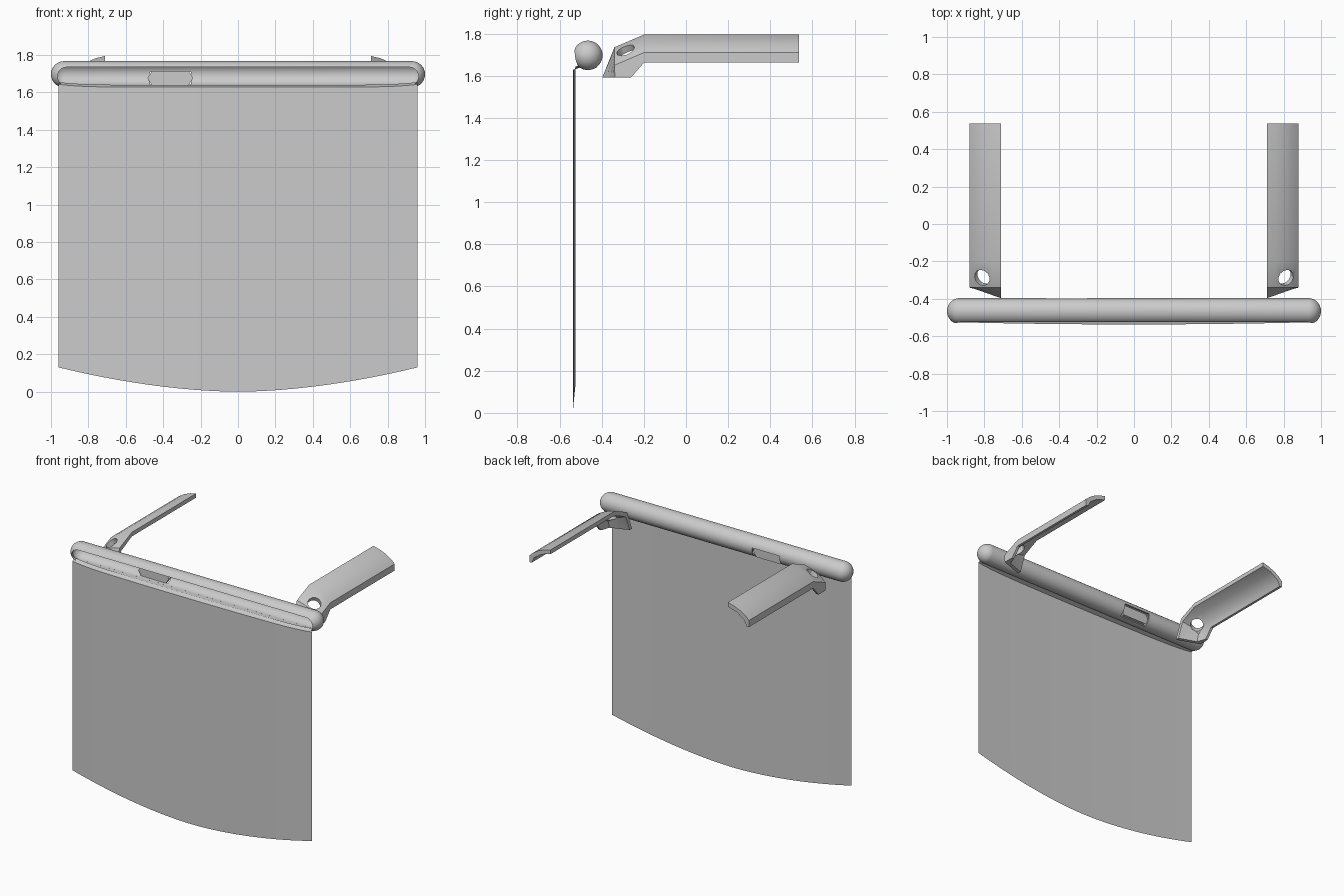
import bpy, bmesh
from math import sin, cos, pi
from mathutils import Vector, Matrix

if "Cube" in bpy.data.objects:
    bpy.data.objects.remove(bpy.data.objects["Cube"])

RY, RZ = -0.466, 1.697   # axis of the horizontal tube


def obj_from_bm(name, bm, smooth=True, angle=35):
    bmesh.ops.recalc_face_normals(bm, faces=bm.faces)
    me = bpy.data.meshes.new(name)
    bm.to_mesh(me)
    bm.free()
    ob = bpy.data.objects.new(name, me)
    bpy.context.collection.objects.link(ob)
    if smooth:
        shade(ob, angle)
    return ob


def shade(ob, angle=35):
    bpy.ops.object.select_all(action='DESELECT')
    ob.select_set(True)
    bpy.context.view_layer.objects.active = ob
    bpy.ops.object.shade_smooth_by_angle(angle=angle * pi / 180)


def capsule(name, half, r):
    bm = bmesh.new()
    bmesh.ops.create_uvsphere(bm, u_segments=40, v_segments=21, radius=r,
                              matrix=Matrix.Rotation(pi / 2, 4, 'Y'))
    for v in bm.verts:
        v.co.x += (half - r) * (1 if v.co.x > 0 else -1)
        v.co.y += RY
        v.co.z += RZ
    return obj_from_bm(name, bm, False)


def prism(name, outline, y0, y1):
    # outline in x-z, extruded along y
    bm = bmesh.new()
    f = bm.faces.new([bm.verts.new((x, y0, z)) for x, z in outline])
    ext = bmesh.ops.extrude_face_region(bm, geom=[f])['geom']
    for v in ext:
        if isinstance(v, bmesh.types.BMVert):
            v.co.y = y1
    return obj_from_bm(name, bm, False)


def cut(ob, cutter):
    m = ob.modifiers.new('cut', 'BOOLEAN')
    m.operation = 'DIFFERENCE'
    m.solver = 'EXACT'
    m.object = cutter
    bpy.context.view_layer.objects.active = ob
    bpy.ops.object.modifier_apply(modifier=m.name)
    bpy.data.objects.remove(cutter)


# hollow tube with a long rounded opening in front
tube = capsule('tube_housing', 1.0, 0.07)
cut(tube, capsule('tube_cavity', 0.988, 0.06))
zc, hr = 1.686, 0.049
slot = []
for s, start in ((1, -pi / 2), (-1, pi / 2)):
    for i in range(13):
        a = start + pi * i / 12
        slot.append((s * (0.965 - hr) + hr * cos(a), zc + hr * sin(a)))
cut(tube, prism('slot_cutter', slot, -0.6, RY))


# recessed block in the back of the tube
def hexagon(g):
    return [(-0.485 - g, 1.677), (-0.46 - g, 1.715 + g), (-0.265 + g, 1.715 + g),
            (-0.24 + g, 1.677), (-0.265 + g, 1.638 - g), (-0.46 - g, 1.638 - g)]


cut(tube, prism('window_cutter', [(-0.47, 1.62), (-0.47, 1.71), (-0.25, 1.71), (-0.25, 1.62)], -0.445, -0.37))
shade(tube)
block = prism('tube_catch', hexagon(0.0), -0.448, -0.424)

# hanging sheet, slightly bowed, with a curved lower edge and a lip into the tube
bm = bmesh.new()
NX, NZ = 32, 8
rows = []
for j in range(NZ + 3):
    row = []
    for i in range(NX + 1):
        u = 2 * i / NX - 1
        low = 0.13 * abs(u) ** 1.8
        y = -0.537 + 0.012 * u * u
        top = 1.628 + 0.015 * u ** 8
        if j <= NZ:
            z = low + (top - low) * j / NZ
        else:
            k = j - NZ
            z = top + 0.006 * k
            y += 0.016 * k
        row.append(bm.verts.new((0.96 * u, y, z)))
    rows.append(row)
for a, b in zip(rows, rows[1:]):
    for i in range(NX):
        bm.faces.new((a[i], a[i + 1], b[i + 1], b[i]))
sheet = obj_from_bm('hanging_sheet', bm)

# side arms: (x, z) section swept back, bent down into a hook at the front
top = [(0.71, 1.795), (0.76, 1.783), (0.81, 1.762), (0.85, 1.737), (0.88, 1.71)]
under = [(0.88, 1.662), (0.862, 1.662), (0.84, 1.705), (0.78, 1.745), (0.71, 1.765)]


def station(k):
    pts = []
    if k < 2:
        y = (0.536, -0.2)[k]
        return [(x, y, z) for x, z in top + under]
    for x, z in top:
        t = (x - 0.71) / 0.17
        if k == 2:
            pts.append((x, -0.34, z - 0.06))
        else:
            pts.append((x, -0.397 + 0.06 * t, 1.593))
    for i, (x, z) in enumerate(under):
        t = (x - 0.71) / 0.17
        if k == 2:
            pts.append((x, -0.23, 1.627) if i < 2 else (x, -0.325 + 0.02 * t, z - 0.06))
        else:
            pts.append((x, -0.26, 1.593) if i < 2 else (x, -0.37 + 0.06 * t, 1.593))
    return pts


for s, side in ((1, 'right'), (-1, 'left')):
    bm = bmesh.new()
    loops = [[bm.verts.new((s * x, y, z)) for x, y, z in station(k)] for k in range(4)]
    n = len(loops[0])
    for a, b in zip(loops, loops[1:]):
        for i in range(n):
            bm.faces.new((a[i], a[(i + 1) % n], b[(i + 1) % n], b[i]))
    bm.faces.new(loops[0])
    bm.faces.new(loops[-1])
    bmesh.ops.triangulate(bm, faces=bm.faces)
    arm = obj_from_bm(side + '_arm', bm, False)
    # round hole through the bend
    bm = bmesh.new()
    d = Vector((s * 0.45, -0.3, 1)).normalized()
    mat = Matrix.Translation((s * 0.81, -0.285, 1.715)) @ d.to_track_quat('Z', 'Y').to_matrix().to_4x4()
    bmesh.ops.create_cone(bm, cap_ends=True, segments=12, radius1=0.045, radius2=0.045,
                          depth=0.3, matrix=mat)
    cut(arm, obj_from_bm('hole_cutter', bm, False))
    shade(arm, 30)
